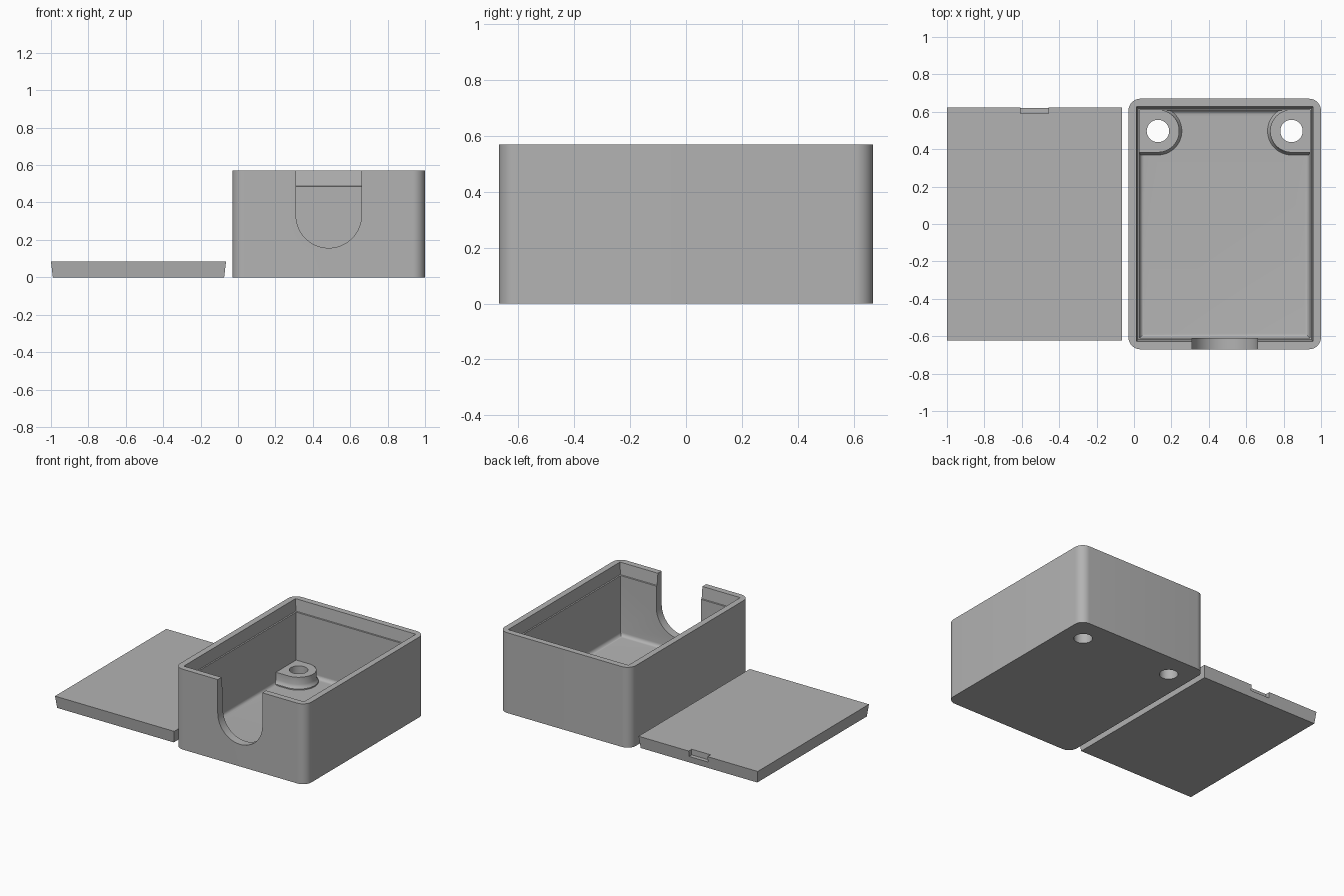
import bpy, bmesh
from math import cos, sin, pi, radians

cube = bpy.data.objects.get("Cube")
if cube:
    bpy.data.objects.remove(cube, do_unlink=True)

grey = bpy.data.materials.new("plain grey")
grey.use_nodes = True
colour = (0.45, 0.45, 0.45, 1)
grey.diffuse_color = colour
grey.node_tree.nodes["Principled BSDF"].inputs["Base Color"].default_value = colour


def loft(name, rings):
    """Closed solid skinned through rings of matching points."""
    bm = bmesh.new()
    loops = [[bm.verts.new(p) for p in ring] for ring in rings]
    n = len(loops[0])
    for a, b in zip(loops, loops[1:]):
        for i in range(n):
            j = (i + 1) % n
            bm.faces.new((a[i], a[j], b[j], b[i]))
    bm.faces.new(loops[0][::-1])
    bm.faces.new(loops[-1])
    bmesh.ops.recalc_face_normals(bm, faces=bm.faces)
    mesh = bpy.data.meshes.new(name)
    bm.to_mesh(mesh)
    bm.free()
    mesh.materials.append(grey)
    ob = bpy.data.objects.new(name, mesh)
    bpy.context.collection.objects.link(ob)
    return ob


def arc(cx, cy, r, start, end, steps):
    return [(cx + r * cos(start + (end - start) * i / steps),
             cy + r * sin(start + (end - start) * i / steps)) for i in range(steps + 1)]


def rect(cx, cy, hx, hy, z):
    return [(cx + sx * hx, cy + sy * hy, z)
            for sx, sy in ((-1, -1), (1, -1), (1, 1), (-1, 1))]


def combine(target, tool, operation):
    mod = target.modifiers.new("combine", 'BOOLEAN')
    mod.operation, mod.object, mod.solver = operation, tool, 'EXACT'
    bpy.context.view_layer.objects.active = target
    bpy.ops.object.modifier_apply(modifier=mod.name)
    bpy.data.objects.remove(tool, do_unlink=True)


def smooth(ob):
    bpy.ops.object.select_all(action='DESELECT')
    ob.select_set(True)
    bpy.context.view_layer.objects.active = ob
    bpy.ops.object.shade_smooth_by_angle(angle=radians(30))


# Box shell with rounded upright corners
CX, HX, HY, H = 0.485, 0.515, 0.67, 0.57
FLOOR, WALL, R = 0.06, 0.06, 0.065
outline = []
for k, (sx, sy) in enumerate(((1, 1), (-1, 1), (-1, -1), (1, -1))):
    outline += arc(CX + sx * (HX - R), sy * (HY - R), R, k * pi / 2, (k + 1) * pi / 2, 10)
box = loft("box", [[(x, y, z) for x, y in outline] for z in (0, H)])

# Cavity: filleted floor edge, straight walls, tapered lid seat
fillet = 0.025
levels = [(WALL + fillet * (1 - sin(t)), FLOOR + fillet * (1 - cos(t)))
          for t in (i * pi / 12 for i in range(7))]
levels += [(WALL, 0.485), (0.052, 0.487), (0.043, H), (0.043, H + 0.1)]
cavity = loft("cavity", [rect(CX, 0, HX - o, HY - o, z) for o, z in levels])
combine(box, cavity, 'DIFFERENCE')

# Round-bottomed opening in the front wall
slot = arc(CX, 0.332, 0.175, pi, 2 * pi, 32) + [(CX + 0.175, 0.7), (CX - 0.175, 0.7)]
combine(box, loft("slot", [[(x, y, z) for x, z in slot] for y in (-0.8, -0.5)]), 'DIFFERENCE')

# Screw bosses in the back corners, flared at the foot, with through holes
for side in (-1, 1):
    px, py = CX + side * 0.357, 0.497
    rings = []
    for r, z in ((0.128, 0.04), (0.128, 0.068), (0.119, 0.08), (0.114, 0.095), (0.114, 0.145)):
        half = arc(0, 0, r, -pi / 2, pi / 2, 24) + [(-0.13, r), (-0.13, -r)]
        rings.append([(px - side * x, py + y, z) for x, y in half])
    combine(box, loft("boss", rings), 'UNION')
    ring = arc(px, py, 0.06, 0, 2 * pi, 32)[:-1]
    combine(box, loft("hole", [[(x, y, z) for x, y in ring] for z in (-0.1, 0.3)]), 'DIFFERENCE')
smooth(box)

# Lid lying beside the box, with a pry notch at the back edge
LX = -0.532
lid = loft("lid", [rect(LX, 0, 0.458, 0.614, 0), rect(LX, 0, 0.468, 0.624, 0.085)])
notch = loft("notch", [rect(LX, 0.64, 0.074, 0.05, z) for z in (0.045, 0.2)])
combine(lid, notch, 'DIFFERENCE')
